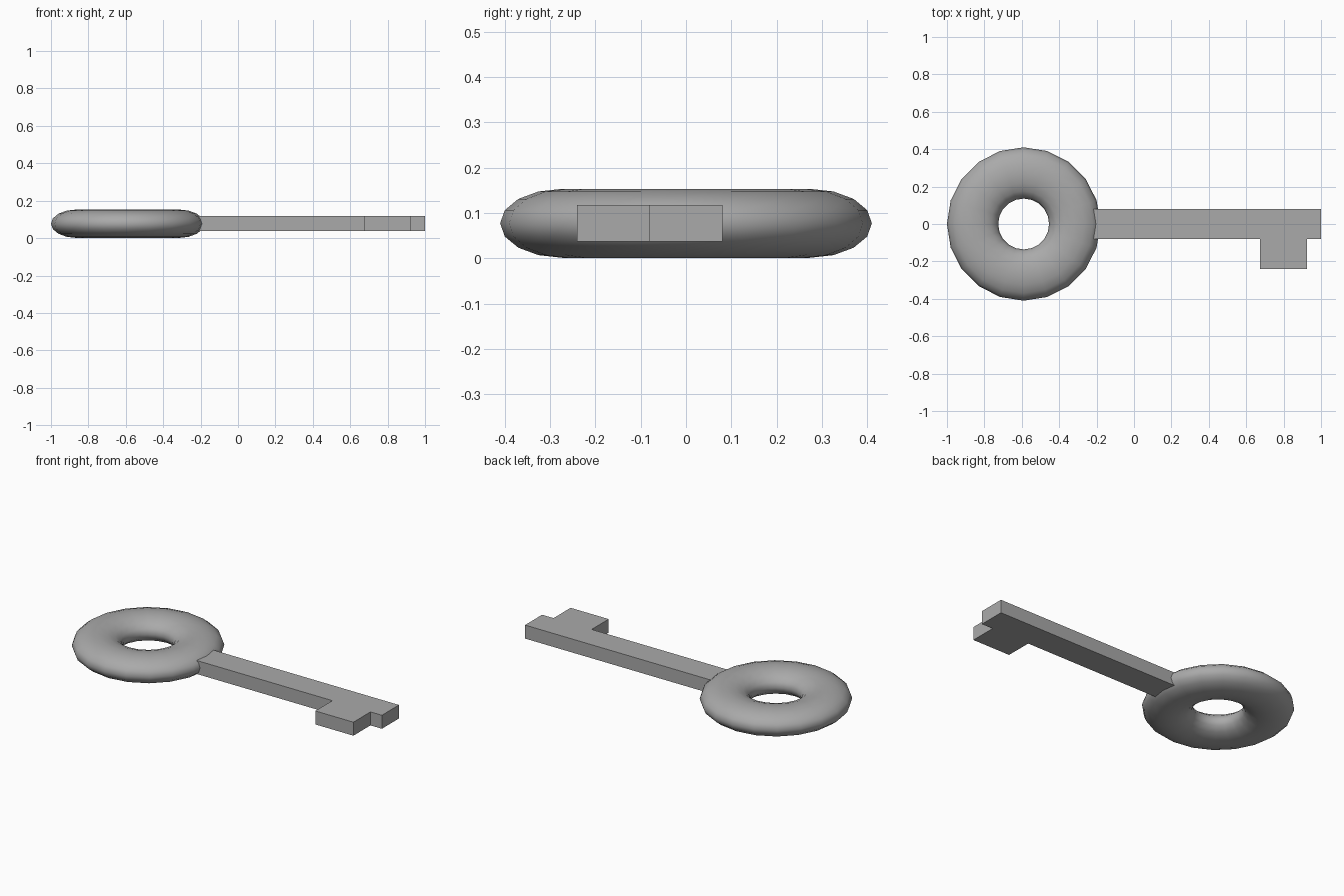
import bpy
import bmesh
from math import cos, sin, tau

cube = bpy.data.objects.get("Cube")
if cube:
    bpy.data.objects.remove(cube, do_unlink=True)

MID_Z = 0.077

grey = bpy.data.materials.new("plain_grey")
grey.use_nodes = True
colour = (0.4, 0.4, 0.4, 1)
grey.diffuse_color = colour
grey.node_tree.nodes["Principled BSDF"].inputs["Base Color"].default_value = colour


def add_object(name, bm):
    bmesh.ops.recalc_face_normals(bm, faces=bm.faces)
    mesh = bpy.data.meshes.new(name)
    bm.to_mesh(mesh)
    bm.free()
    mesh.materials.append(grey)
    obj = bpy.data.objects.new(name, mesh)
    bpy.context.collection.objects.link(obj)
    return obj


# Ring handle: a flattened torus
def ring(name, centre_x, major, width, height, segments, sides):
    bm = bmesh.new()
    loops = []
    for i in range(segments):
        a = tau * i / segments
        loop = []
        for j in range(sides):
            b = tau * j / sides
            r = major + width * cos(b)
            loop.append(bm.verts.new((centre_x + r * cos(a), r * sin(a), MID_Z + height * sin(b))))
        loops.append(loop)
    for i in range(segments):
        here, ahead = loops[i], loops[(i + 1) % segments]
        for j in range(sides):
            k = (j + 1) % sides
            bm.faces.new((here[j], ahead[j], ahead[k], here[k]))
    for face in bm.faces:
        face.smooth = True
    return add_object(name, bm)


ring("ring_handle", -0.59, 0.273, 0.137, 0.076, 20, 16)

# Shaft and bit: one outline extruded upwards
outline = [(-0.3, -0.08), (0.675, -0.08), (0.675, -0.24), (0.925, -0.24),
           (0.925, -0.08), (1, -0.08), (1, 0.08), (-0.3, 0.08)]
thickness = 0.08
bm = bmesh.new()
base = bm.faces.new([bm.verts.new((x, y, MID_Z - thickness / 2)) for x, y in outline])
top = bmesh.ops.extrude_face_region(bm, geom=[base], use_keep_orig=True)["geom"]
bmesh.ops.translate(bm, vec=(0, 0, thickness),
                    verts=[v for v in top if isinstance(v, bmesh.types.BMVert)])
add_object("shaft_and_bit", bm)
